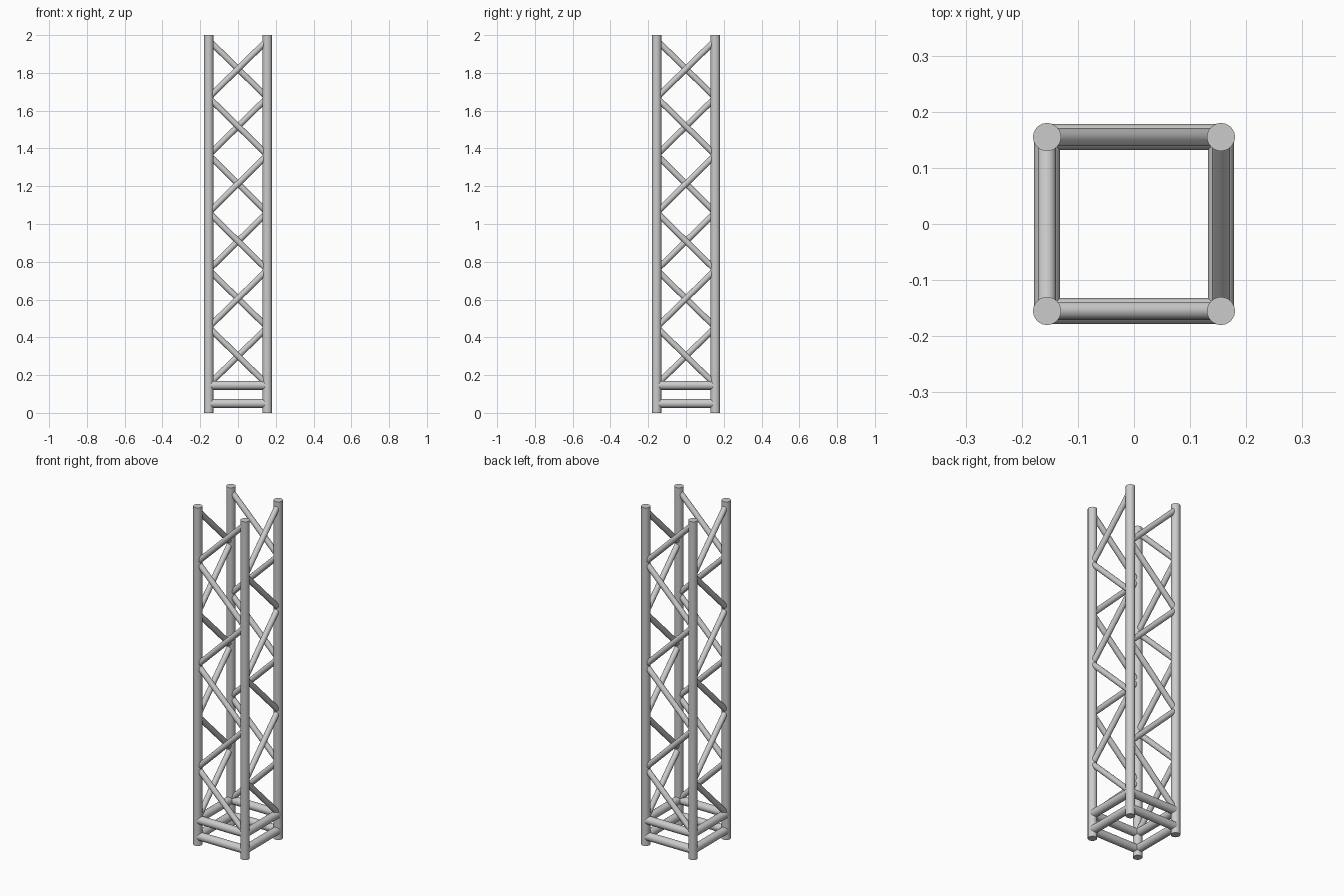
import bpy
from math import pi
from mathutils import Vector, Matrix

if "Cube" in bpy.data.objects:
    bpy.data.objects.remove(bpy.data.objects["Cube"])

HALF = 0.155          # leg centre offset
LEG_R, RING_R, BRACE_R = 0.025, 0.0235, 0.016
RINGS = (0.05, 0.146)
Z0, STEP, BAYS = 0.149, 0.304, 6


def tube(name, a, b, radius):
    a, b = Vector(a), Vector(b)
    d = b - a
    bpy.ops.mesh.primitive_cylinder_add(vertices=24, radius=radius, depth=d.length)
    ob = bpy.context.object
    ob.name = name
    ob.data.transform(Matrix.Translation((a + b) / 2) @ d.to_track_quat('Z', 'Y').to_matrix().to_4x4())
    bpy.ops.object.shade_smooth_by_angle(angle=pi / 5)
    return ob


# Every side is the front side turned by a quarter
for side, label in enumerate(("front", "right", "back", "left")):
    turn = Matrix.Rotation(side * pi / 2, 4, 'Z')

    def part(name, a, b, radius):
        tube(f"{label}_{name}", turn @ Vector(a), turn @ Vector(b), radius)

    # Corner leg
    part("leg", (HALF, -HALF, 0), (HALF, -HALF, 2), LEG_R)

    # Horizontal base rails
    for i, z in enumerate(RINGS):
        part(f"rail_{i + 1}", (-HALF, -HALF, z), (HALF, -HALF, z), RING_R)

    # Zigzag diagonal braces
    for i in range(BAYS):
        x = HALF if i % 2 == 0 else -HALF
        z = Z0 + i * STEP
        part(f"brace_{i + 1}", (x, -HALF, z), (-x, -HALF, z + STEP), BRACE_R)
